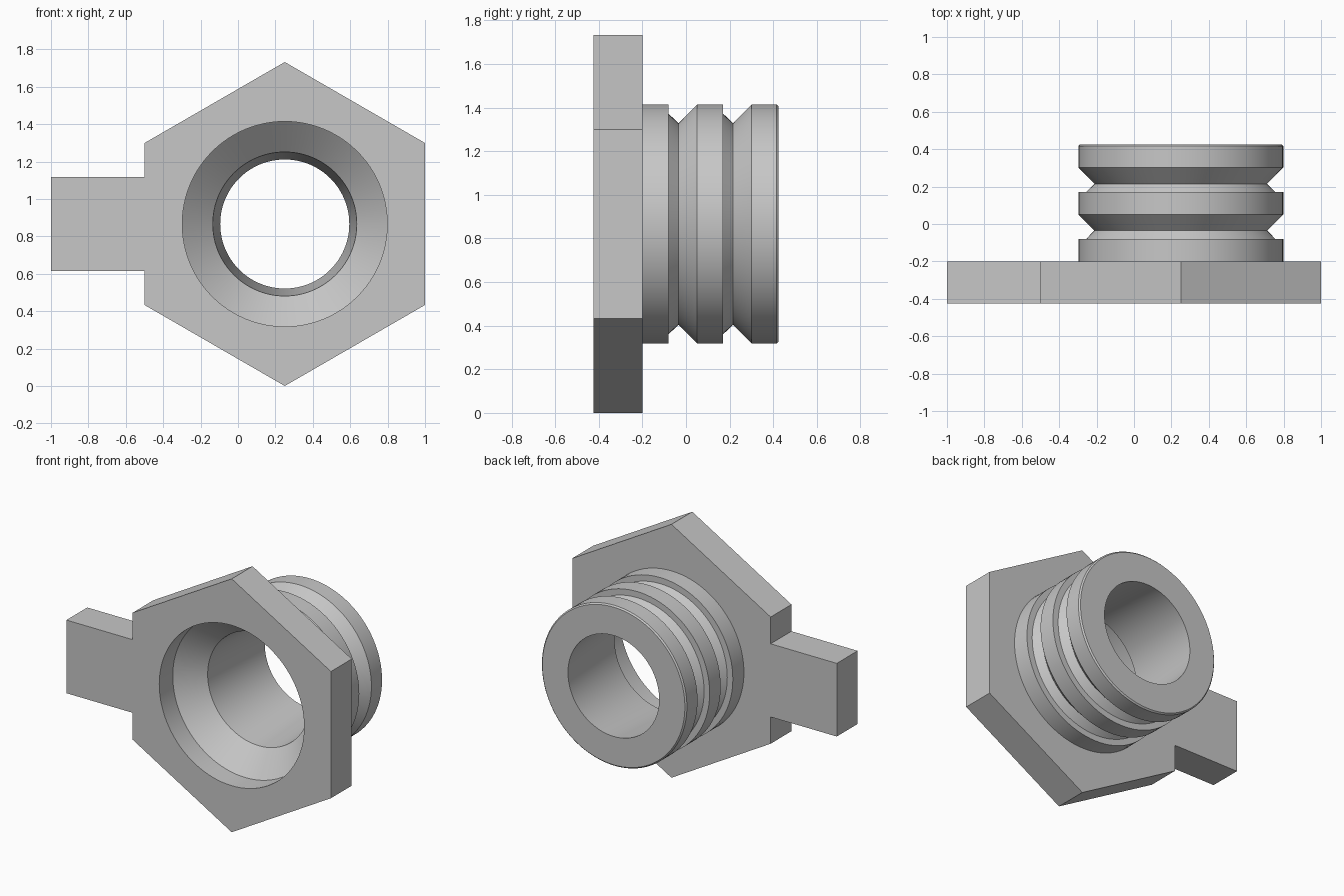
import bpy, bmesh, math
from mathutils import Vector, Matrix

cube = bpy.data.objects.get("Cube")
if cube:
    bpy.data.objects.remove(cube, do_unlink=True)

SEGMENTS = 96
HEX_R = math.sqrt(3) / 2
CENTRE = Vector((0.25, 0, HEX_R))
FRONT, BACK = -0.425, -0.2
TUBE_R = 0.548

grey = bpy.data.materials.new("plain grey")
grey.use_nodes = True
grey.diffuse_color = (0.57, 0.57, 0.57, 1)
grey.node_tree.nodes["Principled BSDF"].inputs["Base Color"].default_value = grey.diffuse_color


def finish(name, bm):
    """Turn a bmesh into a named object with smooth curves and crisp edges."""
    bmesh.ops.recalc_face_normals(bm, faces=bm.faces)
    mesh = bpy.data.meshes.new(name)
    bm.to_mesh(mesh)
    bm.free()
    mesh.materials.append(grey)
    obj = bpy.data.objects.new(name, mesh)
    bpy.context.collection.objects.link(obj)
    bpy.ops.object.select_all(action="DESELECT")
    obj.select_set(True)
    bpy.context.view_layer.objects.active = obj
    bpy.ops.object.shade_smooth_by_angle(angle=math.radians(25))
    return obj


def ring_points(radius, count, start=0.0):
    angles = [start + math.tau * i / count for i in range(count)]
    return [(CENTRE.x + radius * math.cos(a), CENTRE.z + radius * math.sin(a)) for a in angles]


# Hexagonal flange with a side tab and a round opening
hexagon = ring_points(HEX_R, 6, math.pi / 6)
tab = [(-0.5, 1.116), (-1, 1.116), (-1, 0.616), (-0.5, 0.616)]
outline = hexagon[:3] + tab + hexagon[3:]
bm = bmesh.new()
edges = []
for loop in (outline, ring_points(TUBE_R, SEGMENTS)):
    verts = [bm.verts.new((x, FRONT, z)) for x, z in loop]
    edges += [bm.edges.new((a, b)) for a, b in zip(verts, verts[1:] + verts[:1])]
bmesh.ops.triangle_fill(bm, edges=edges, use_beauty=True, normal=(0, -1, 0))
result = bmesh.ops.extrude_face_region(bm, geom=bm.faces[:], use_keep_orig=True)
moved = [g for g in result["geom"] if isinstance(g, bmesh.types.BMVert)]
bmesh.ops.translate(bm, verts=moved, vec=(0, BACK - FRONT, 0))
finish("hex_flange", bm)

# Grooved tube, turned from a closed (radius, y) profile
SEAT = -0.279
profile = [(TUBE_R, SEAT)]
for groove in (-0.08, 0.17):
    profile += [(TUBE_R, groove), (0.506, groove),
                (0.462, groove + 0.045), (TUBE_R, groove + 0.131)]
profile += [(TUBE_R, 0.416), (0.539, 0.425),   # back rim chamfer
            (0.345, 0.425), (0.385, -0.135)]   # tapered bore, then the funnel
bm = bmesh.new()
verts = [bm.verts.new(CENTRE + Vector((r, y, 0))) for r, y in profile]
edges = [bm.edges.new((a, b)) for a, b in zip(verts, verts[1:] + verts[:1])]
bmesh.ops.spin(bm, geom=verts + edges, cent=CENTRE, axis=(0, 1, 0),
               angle=math.tau, steps=SEGMENTS, use_merge=True)
bmesh.ops.remove_doubles(bm, verts=bm.verts, dist=0.0001)
finish("grooved_tube", bm)
